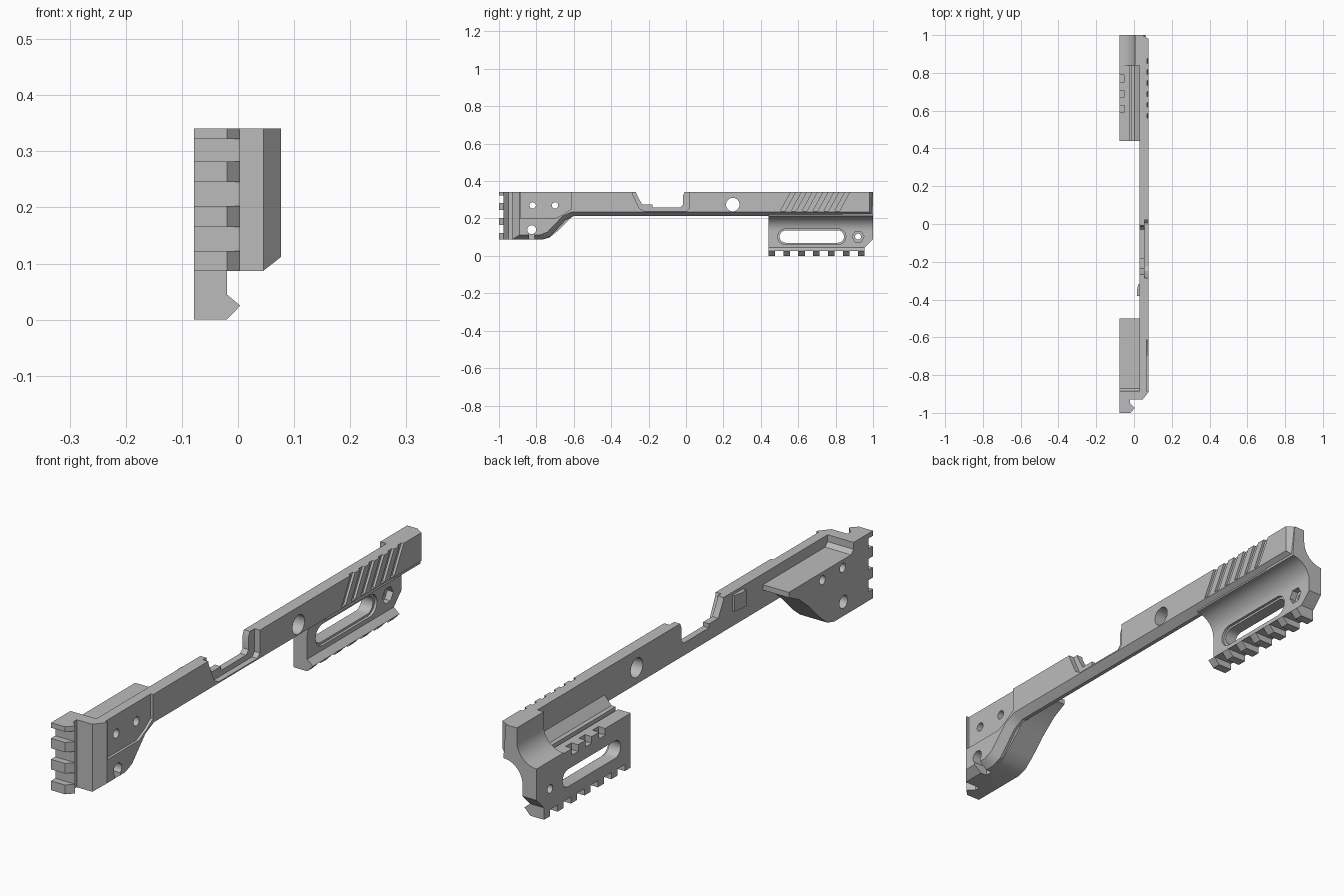
import bpy, bmesh
from math import sin, cos, radians

if "Cube" in bpy.data.objects:
    bpy.data.objects.remove(bpy.data.objects["Cube"], do_unlink=True)

grey = bpy.data.materials.new("satin_grey")
grey.use_nodes = True
grey.diffuse_color = (0.5, 0.5, 0.5, 1)
grey.node_tree.nodes["Principled BSDF"].inputs["Base Color"].default_value = (0.5, 0.5, 0.5, 1)


def loft(name, axis, sections):
    """Solid through matching outlines, each given as (position on axis, points)."""
    place = {"x": lambda t, u, v: (t, u, v),
             "y": lambda t, u, v: (u, t, v),
             "z": lambda t, u, v: (u, v, t)}[axis]
    bm = bmesh.new()
    rings = [[bm.verts.new(place(t, u, v)) for u, v in pts] for t, pts in sections]
    for a, b in zip(rings, rings[1:]):
        for i in range(len(a)):
            j = (i + 1) % len(a)
            bm.faces.new((a[i], a[j], b[j], b[i]))
    bm.faces.new(rings[0])
    bm.faces.new(rings[-1])
    bmesh.ops.recalc_face_normals(bm, faces=bm.faces)
    mesh = bpy.data.meshes.new(name)
    bm.to_mesh(mesh)
    bm.free()
    mesh.materials.append(grey)
    ob = bpy.data.objects.new(name, mesh)
    bpy.context.collection.objects.link(ob)
    return ob


def prism(name, axis, start, end, pts):
    return loft(name, axis, [(start, pts), (end, pts)])


def box(name, x, y, z):
    return prism(name, "z", *z, [(x[0], y[0]), (x[1], y[0]), (x[1], y[1]), (x[0], y[1])])


def arc(cu, cv, r, a0, a1, n=10):
    angles = [radians(a0 + (a1 - a0) * i / n) for i in range(n + 1)]
    return [(cu + r * cos(a), cv + r * sin(a)) for a in angles]


def circle(u, v, r, n=24):
    return arc(u, v, r, 0, 360 - 360 / n, n - 1)


def stadium(u0, u1, v, r):
    return arc(u1 - r, v, r, -90, 90) + arc(u0 + r, v, r, 90, 270)


def cut(targets, cutter):
    cutter.hide_render = True
    for ob in targets:
        mod = ob.modifiers.new("cut", "BOOLEAN")
        mod.operation, mod.solver, mod.object = "DIFFERENCE", "EXACT", cutter
        bpy.context.view_layer.objects.active = ob
        bpy.ops.object.modifier_apply(modifier=mod.name)
    bpy.data.objects.remove(cutter, do_unlink=True)


# Long side plate with chamfered outer edges
plate_edge = [(-.93, .341), (-.93, .087), (-.77, .087), (-.725, .105), (-.645, .192),
              (-.60, .213), (1, .213), (1, .341)]
plate_face = [(-.89, .341), (-.89, .112), (-.78, .112), (-.74, .128), (-.66, .212),
              (-.61, .235), (.98, .235), (.98, .341)]
plate = loft("side_plate", "x", [(.03, plate_edge), (.045, plate_edge), (.077, plate_face)])

# Front block with a sunken tray on top
block = prism("front_block", "x", -.078, .035,
              [(-.93, .341), (-.93, .087), (-.77, .087), (-.73, .098), (-.69, .13), (-.62, .2),
               (-.56, .25), (-.5, .28), (-.5, .30), (-.87, .30), (-.885, .315), (-.885, .341)])

# Front accessory rail
front_rail = prism("front_rail", "z", .087, .341,
                   [(-.078, -1), (-.02, -1), (.004, -.975), (-.02, -.95), (-.02, -.92), (-.078, -.92)])
for low, high in ((.122, .165), (.203, .245), (.282, .322)):
    cut([front_rail], box("tooth_gap", (-.1, .1), (-1.1, -.975), (low, high)))

# Rear mount: lower rail, concave fillet, grooved floor, and pipe-shaped collar at the back
lower = [(-.078, 0), (-.02, 0), (.004, .025), (-.02, .045)] + arc(.06, .133, .08, 180, 90)
mount = prism("rear_mount", "y", .44, .84, lower +
              [(.05, .245), (.03, .245), (.002, .212), (-.015, .212), (-.015, .19),
               (-.025, .19), (-.025, .205), (-.078, .205)])
collar = prism("rear_collar", "y", .84, 1, lower + [(.05, .341), (.004, .341)] +
               arc(-.078, .29, .082, 0, -90))
rear = [mount, collar]
for i in range(6):
    y = .475 + .08 * i
    cut(rear, box("tooth_gap", (-.1, .1), (y, y + .045), (-.1, .025)))
for y in (.61, .69, .77):
    cut([mount], box("inner_notch", (-.1, -.05), (y - .018, y + .018), (.18, .3)))
cut([collar], prism("corner_cut", "x", -.1, .1, [(.955, -.1), (.955, .045), (1.02, .11), (1.02, -.1)]))

# Long slot with stepped rim, and hex nut recess
cut(rear, prism("slot", "x", -.1, .1, stadium(.50, .845, .103, .033)))
cut(rear, prism("slot_rim", "x", -.03, .1, stadium(.49, .855, .103, .041)))
cut([collar], prism("bolt_hole", "x", -.1, .1, circle(.92, .103, .016)))
cut([collar], prism("hex_recess", "x", -.045, .1, circle(.92, .103, .032, 6)))

# Pin holes and the half-open slot in the front block
front = [plate, block]
for y, z, r in ((-.82, .27, .017), (-.70, .27, .017), (-.825, .14, .024)):
    cut(front, prism("pin_hole", "x", -.1, .1, circle(y, z, r)))
cut(front, box("open_slot", (.02, .1), (-.84, -.81), (.05, .14)))
cut([plate], prism("shallow_panel", "x", .067, .1,
                   [(-.885, .2), (-.70, .2), (-.65, .225), (-.615, .25), (-.615, .36), (-.885, .36)]))

# Side opening: recessed surround, then the through notch
cut([plate], prism("notch_surround", "x", .055, .1,
                   [(-.29, .36), (-.285, .33), (-.25, .255), (-.225, .24), (.005, .24),
                    (.02, .255), (.02, .36)]))
cut([plate], prism("notch", "x", 0, .1,
                   [(-.27, .36), (-.265, .33), (-.235, .275), (-.18, .275), (-.18, .26),
                    (-.03, .26), (-.015, .275), (-.015, .325), (0, .36)]))
cut([plate], prism("round_hole", "x", 0, .1, circle(.25, .274, .036, 32)))

# Slanted grip grooves
for i in range(6):
    y = .505 + .058 * i
    cut([plate], prism("grip_groove", "x", .068, .1,
                       [(y, .24), (y + .025, .24), (y + .085, .35), (y + .06, .35)]))

# Small inner lug beside the opening
lug = prism("inner_lug", "z", .27, .33,
            [(.035, -.38), (.015, -.38), (.015, -.355), (.022, -.32), (.035, -.32)])

# Smooth the round surfaces and keep edges crisp
for ob in (plate, block, front_rail, mount, collar, lug):
    bpy.ops.object.select_all(action="DESELECT")
    ob.select_set(True)
    bpy.context.view_layer.objects.active = ob
    bpy.ops.object.shade_smooth_by_angle(angle=radians(25))
